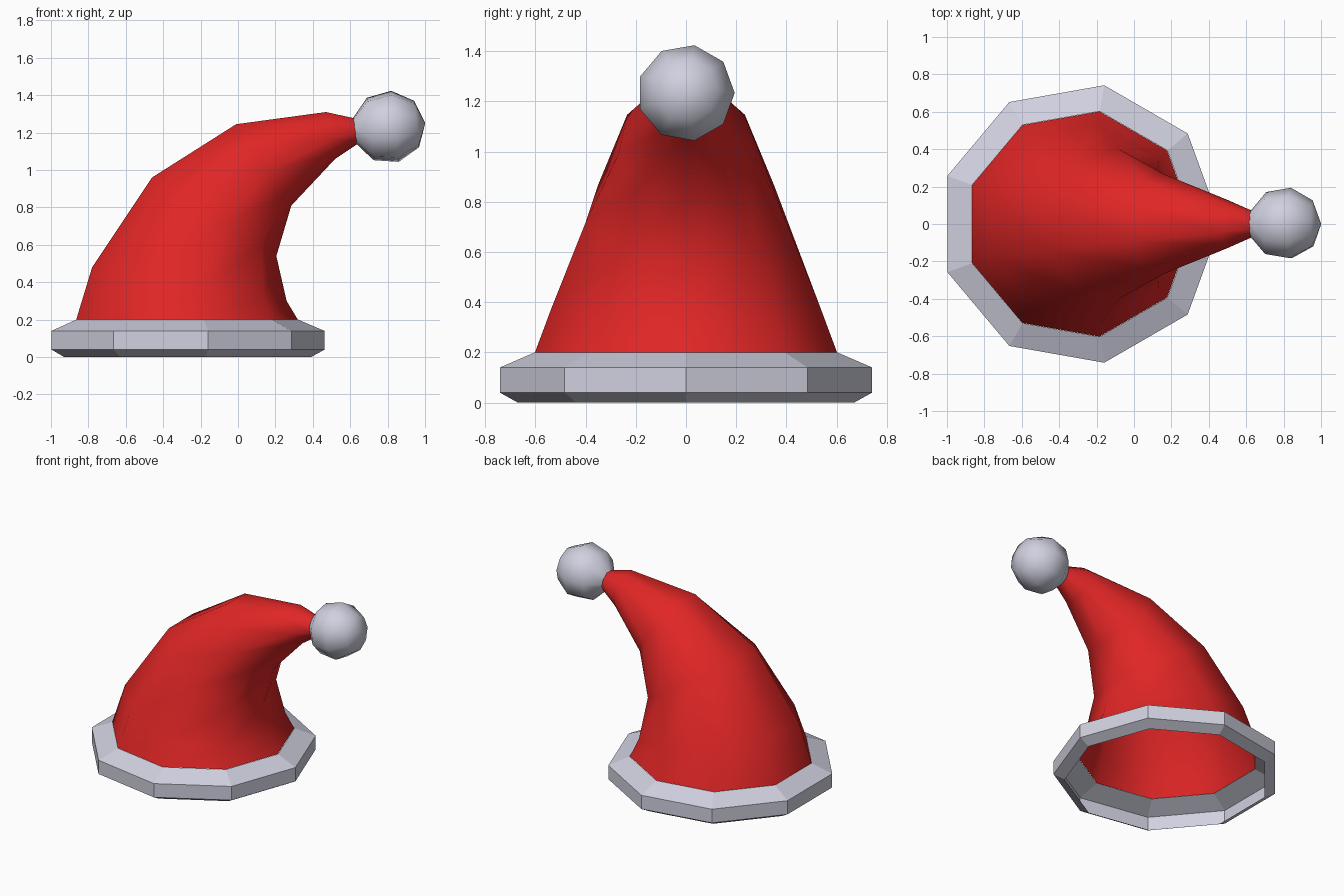
import bpy
import bmesh
from math import cos, sin, radians, tau
from mathutils import Vector

SIDES = 9
X, Y, Z = Vector((1, 0, 0)), Vector((0, 1, 0)), Vector((0, 0, 1))

old = bpy.data.objects.get("Cube")
if old:
    bpy.data.objects.remove(old, do_unlink=True)


def make_material(name, rgb):
    mat = bpy.data.materials.new(name)
    mat.use_nodes = True
    colour = (*rgb, 1)
    mat.diffuse_color = colour
    bsdf = mat.node_tree.nodes["Principled BSDF"]
    bsdf.inputs["Base Color"].default_value = colour
    bsdf.inputs["Roughness"].default_value = 0.8
    return mat


def ring(centre, u, v, radius):
    """Regular polygon whose first corner points along u."""
    angles = [tau * i / SIDES for i in range(SIDES)]
    return [centre + radius * (u * cos(a) + v * sin(a)) for a in angles]


def loft(name, rings, mat, smooth, pole=None):
    """Skin a list of rings, optionally closing the end with a pole."""
    bm = bmesh.new()
    loops = [[bm.verts.new(p) for p in r] for r in rings]
    for a, b in zip(loops, loops[1:]):
        for i in range(SIDES):
            j = (i + 1) % SIDES
            bm.faces.new((a[i], a[j], b[j], b[i]))
    if pole is not None:
        tip, last = bm.verts.new(pole), loops[-1]
        for i in range(SIDES):
            bm.faces.new((last[i], last[(i + 1) % SIDES], tip))
    for f in bm.faces:
        f.smooth = smooth
    mesh = bpy.data.meshes.new(name)
    bm.to_mesh(mesh)
    bm.free()
    mesh.materials.append(mat)
    obj = bpy.data.objects.new(name, mesh)
    bpy.context.collection.objects.link(obj)
    return obj


red = make_material("red felt", (0.75, 0.019, 0.019))
white = make_material("pale fluff", (0.63, 0.63, 0.74))

# Brim: open faceted band, (radius, height) from bottom to top
brim_profile = [(0.68, 0), (0.753, 0.04), (0.753, 0.14), (0.612, 0.2)]
loft("brim", [ring(X * -0.29 + Z * z, X, Y, r) for r, z in brim_profile],
     white, False)

# Hat body: hollow bent cone, (inner x, inner z, outer x, outer z) per ring
sections = [
    (0.32, 0.20, -0.865, 0.20),
    (0.26, 0.30, -0.78, 0.48),
    (0.205, 0.54, -0.46, 0.96),
    (0.285, 0.81, -0.01, 1.245),
    (0.52, 1.06, 0.47, 1.31),
    (0.64, 1.14, 0.63, 1.275),
]
body_rings = []
for xi, zi, xo, zo in sections:
    inner, outer = Vector((xi, 0, zi)), Vector((xo, 0, zo))
    # an odd polygon spans one corner to the middle of the opposite edge
    radius = (inner - outer).length / (1 + cos(tau / 2 / SIDES))
    u = (inner - outer).normalized()
    body_rings.append(ring(inner - u * radius, u, Y, radius))
loft("hat_body", body_rings, red, True)

# Pompom: ball around a slightly raised axis, open where it meets the tip
tilt = radians(6)
axis = Vector((cos(tilt), 0, sin(tilt)))
side = axis.cross(Y)
ball, size = Vector((0.805, 0, 1.23)), 0.197
ball_rings = [ring(ball + axis * size * cos(radians(a)), Y, side,
                   size * sin(radians(a))) for a in (160, 120, 80, 40)]
loft("pompom", ball_rings, white, True, pole=ball + axis * size)
